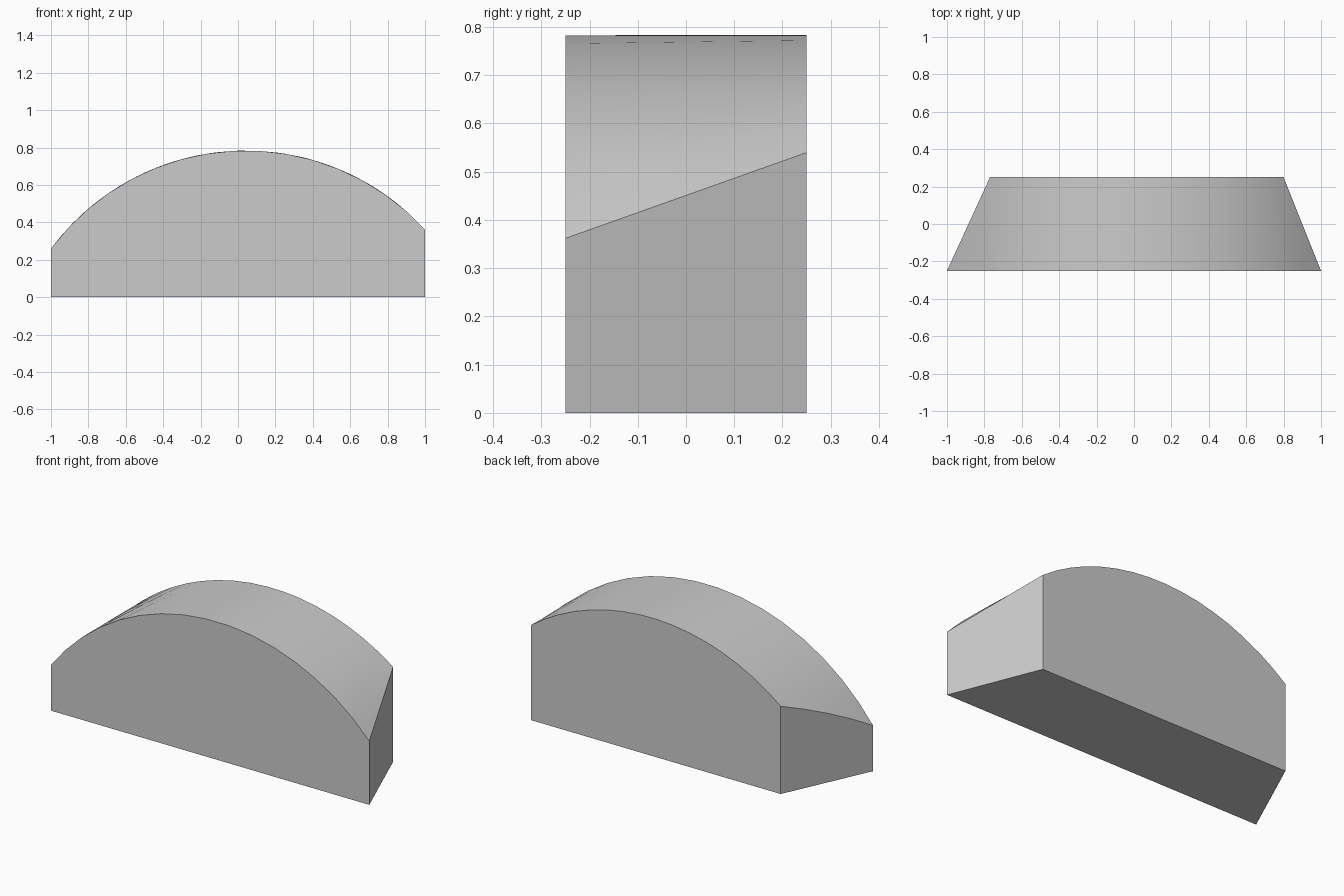
import bpy, bmesh, math

if "Cube" in bpy.data.objects:
    bpy.data.objects.remove(bpy.data.objects["Cube"])

# Arc of the curved top (circle in the xz plane)
CX, CZ, R = 0.042, -0.514, 1.298
SEGS, ROWS = 16, 4


def arc_z(x):
    return CZ + math.sqrt(R * R - (x - CX) ** 2)


bm = bmesh.new()
sections = []
for j in range(ROWS + 1):
    t = j / ROWS
    y = -0.25 + 0.5 * t
    left, right = -1 + 0.23 * t, 1 - 0.2 * t
    a0, a1 = math.asin((left - CX) / R), math.asin((right - CX) / R)
    top = []
    for i in range(SEGS + 1):
        a = a0 + (a1 - a0) * i / SEGS
        z = CZ + R * math.cos(a)
        if i == SEGS:  # right end has a straight upper edge
            z = arc_z(1) * (1 - t) + arc_z(0.8) * t
        top.append(bm.verts.new((CX + R * math.sin(a), y, z)))
    base = [bm.verts.new((left, y, 0)), bm.verts.new((right, y, 0))]
    sections.append((top, base))

# Curved top
for (ta, _), (tb, _) in zip(sections, sections[1:]):
    for i in range(SEGS):
        bm.faces.new((ta[i], ta[i + 1], tb[i + 1], tb[i]))

# Front and back walls
for top, base in (sections[0], sections[-1]):
    bm.faces.new([base[0], base[1]] + top[::-1])

# Slanted ends and underside
for k, side in ((0, 0), (1, -1)):
    bm.faces.new([s[0][side] for s in sections] + [s[1][k] for s in sections[::-1]])
bm.faces.new([s[1][0] for s in sections] + [s[1][1] for s in sections[::-1]])

bmesh.ops.recalc_face_normals(bm, faces=bm.faces)
mesh = bpy.data.meshes.new("arched_block")
bm.to_mesh(mesh)
bm.free()
block = bpy.data.objects.new("arched_block", mesh)
bpy.context.collection.objects.link(block)
bpy.context.view_layer.objects.active = block
block.select_set(True)
bpy.ops.object.shade_smooth_by_angle(angle=math.radians(30))
